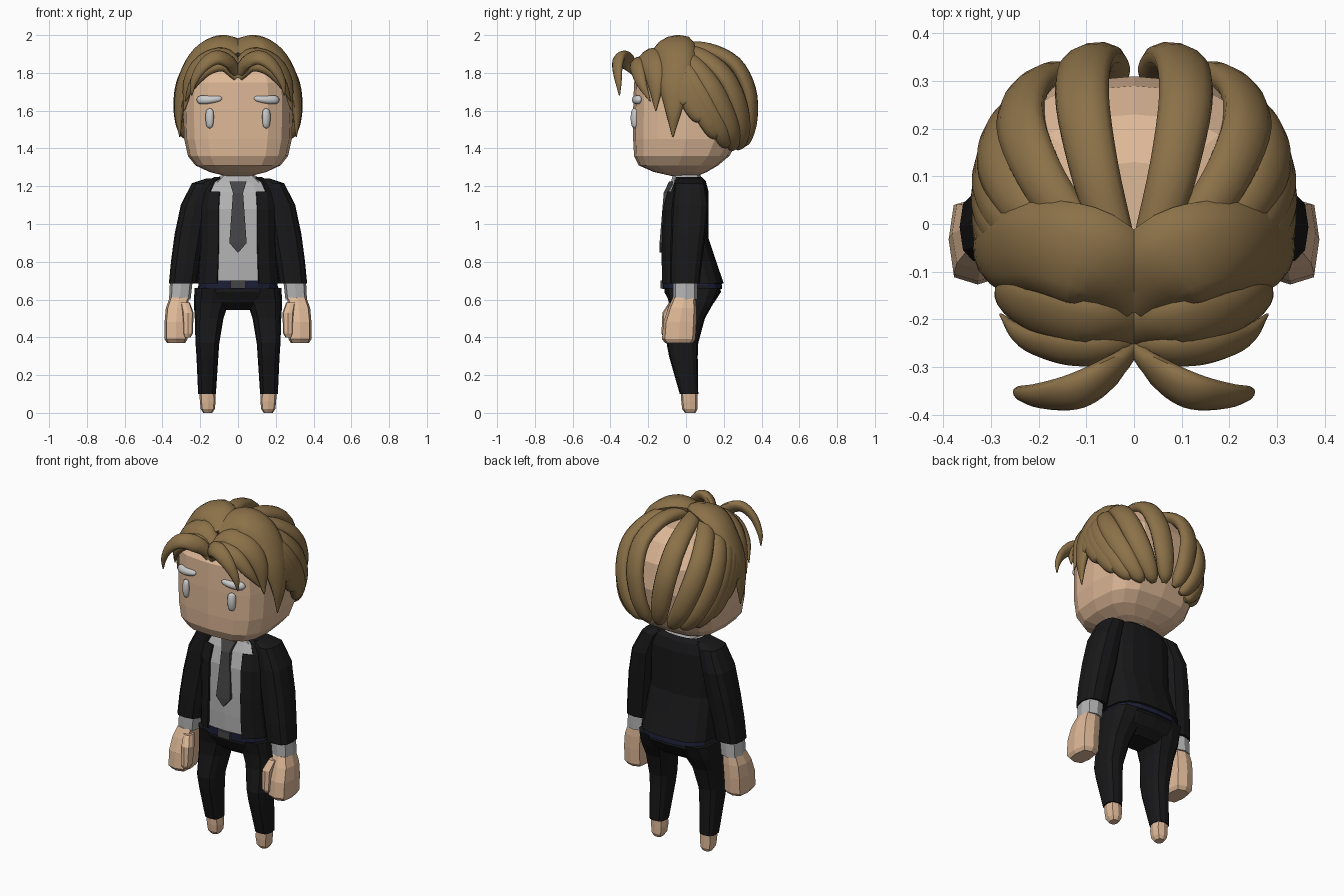
import bpy, bmesh, math
from mathutils import Vector


def mat(name, r, g, b):
    m = bpy.data.materials.new(name)
    m.diffuse_color = (r, g, b, 1)
    return m


SKIN = mat("skin", .73, .48, .31)
HAIR = mat("hair_brown", .26, .165, .065)
BLACK = mat("black_cloth", .009, .009, .01)
SHIRT = mat("shirt_grey", .45, .45, .45)
TIE = mat("tie_grey", .06, .06, .06)
NAVY = mat("navy", .012, .014, .04)
WHITE = mat("white", .85, .87, .85)


def finish(name, bm, material, mirror=False, smooth=False):
    bmesh.ops.recalc_face_normals(bm, faces=bm.faces)
    me = bpy.data.meshes.new(name)
    bm.to_mesh(me)
    bm.free()
    me.materials.append(material)
    ob = bpy.data.objects.new(name, me)
    bpy.context.collection.objects.link(ob)
    if smooth:
        for p in me.polygons:
            p.use_smooth = True
        me.set_sharp_from_angle(angle=math.radians(50))
    if mirror:
        md = ob.modifiers.new("mirror", 'MIRROR')
        md.use_mirror_merge = False
    return ob


def skin_rings(bm, rings):
    vs = [[bm.verts.new(p) for p in r] for r in rings]
    n = len(vs[0])
    for a, b in zip(vs, vs[1:]):
        for i in range(n):
            j = (i + 1) % n
            bm.faces.new((a[i], a[j], b[j], b[i]))
    bm.faces.new(vs[0])
    bm.faces.new(vs[-1])


def loft(name, rows, material, n=16, pw=.7, mirror=False, opening=0):
    """rows: (x centre, z, half width, y front, y back), rounded-square sections"""
    ph = math.pi / 4 if n == 4 else 0
    rings = []
    for cx, z, rx, y0, y1 in rows:
        ring = []
        for i in range(n):
            a = ph + 2 * math.pi * i / n
            c, s = round(math.cos(a), 6), round(math.sin(a), 6)
            ring.append((cx + rx * math.copysign(abs(c) ** pw, c),
                         (y0 + y1) / 2 + (y1 - y0) / 2 * math.copysign(abs(s) ** pw, s), z))
        rings.append(ring)
    bm = bmesh.new()
    skin_rings(bm, rings)
    if opening:
        gone = [f for f in bm.faces if len(f.verts) > 4 or
                (f.calc_center_median().y < -.02 and abs(f.calc_center_median().x) < opening)]
        bmesh.ops.delete(bm, geom=gone, context='FACES')
    return finish(name, bm, material, mirror)


def catmull(keys, steps):
    k = [Vector(q) for q in keys]
    k = [2 * k[0] - k[1]] + k + [2 * k[-1] - k[-2]]
    out = []
    for i in range(1, len(k) - 2):
        a, b, c, d = k[i - 1:i + 3]
        for s in range(steps):
            t = s / steps
            out.append(.5 * (2 * b + (c - a) * t + (2 * a - 5 * b + 4 * c - d) * t * t
                             + (3 * b - a - 3 * c + d) * t ** 3))
    return out + [k[-2]]


def strand(name, keys, material, steps=5, sides=12):
    """keys: (x, y, z, half width, half thickness); flat side faces away from the head"""
    pos = catmull([q[:3] for q in keys], steps)
    wid = catmull([(q[3], q[4], 0) for q in keys], steps)
    rings = []
    for i, p in enumerate(pos):
        t = (pos[min(i + 1, len(pos) - 1)] - pos[max(i - 1, 0)]).normalized()
        nrm = p - Vector((0, 0, 1.6))
        nrm = (nrm - t * nrm.dot(t)).normalized()
        side = t.cross(nrm)
        w, h = max(wid[i].x, .002), max(wid[i].y, .002)
        rings.append([p + side * w * math.cos(2 * math.pi * j / sides)
                      + nrm * h * math.sin(2 * math.pi * j / sides) for j in range(sides)])
    bm = bmesh.new()
    skin_rings(bm, rings)
    return finish(name, bm, material, True, True)


# Head and neck
loft("head", [(0, 1.255, .07, -.08, .06), (0, 1.275, .15, -.17, .11), (0, 1.31, .225, -.25, .17),
              (0, 1.36, .265, -.275, .23), (0, 1.45, .285, -.28, .28), (0, 1.6, .29, -.28, .31),
              (0, 1.75, .285, -.275, .29), (0, 1.85, .22, -.21, .23), (0, 1.9, .1, -.12, .13)],
     SKIN, pw=.62)
loft("neck", [(0, 1.2, .07, -.06, .06), (0, 1.28, .07, -.06, .06)], SKIN, n=8)

# Face
strand("eye", [(.15, -.27, 1.507, .004, .004), (.15, -.272, 1.52, .018, .014),
               (.15, -.274, 1.56, .023, .018), (.15, -.272, 1.6, .02, .014),
               (.15, -.27, 1.612, .004, .004)], WHITE, 3)
strand("eyebrow", [(.085, -.272, 1.665, .004, .004), (.1, -.272, 1.664, .015, .012),
                   (.15, -.268, 1.658, .021, .018), (.2, -.25, 1.658, .023, .018),
                   (.217, -.24, 1.658, .004, .004)], WHITE, 3)

# Swept-back hair: ribs running from the crown to the nape over a squarish ball
C = Vector((0, .03, 1.62))
R = (.305, .32, .315)


def on_ball(d):
    k = sum(abs(d[i] / R[i]) ** 2.4 for i in range(3)) ** (1 / 2.4)
    return C + d / k


RIBS = 7
ends = catmull([(.035, .32, 1.39), (.22, .23, 1.39), (.32, .01, 1.64)], 3)
for i in range(RIBS):
    phi = math.radians(8 + 66 * i / (RIBS - 1))
    d0 = Vector((math.sin(phi), -.2, math.cos(phi))).normalized()
    d1 = (ends[i] - C).normalized()
    keys = []
    for s, w in zip((0, .2, .4, .6, .8, .94, 1), (.045, .052, .058, .06, .055, .04, .015)):
        p = on_ball(d0.slerp(d1, s))
        keys.append((*p, w, .036 * min(1, w / .045)))
    strand("back_hair_rib", keys, HAIR, 4)

# Parted front locks
strand("side_lock", [(0, -.14, 1.87, .09, .06), (.09, -.075, 1.94, .11, .055),
                     (.2, -.05, 1.89, .10, .05), (.28, -.06, 1.75, .085, .04),
                     (.312, -.065, 1.6, .045, .025), (.308, -.07, 1.46, .003, .003)], HAIR)
strand("temple_lock", [(0, -.225, 1.81, .05, .035), (.09, -.2, 1.88, .07, .04),
                       (.19, -.175, 1.845, .07, .04), (.255, -.16, 1.75, .05, .03),
                       (.285, -.16, 1.6, .003, .003)], HAIR)
strand("brow_lock", [(0, -.255, 1.78, .03, .025), (.07, -.26, 1.845, .045, .03),
                     (.16, -.255, 1.825, .045, .03), (.235, -.235, 1.745, .03, .02),
                     (.28, -.19, 1.65, .003, .003)], HAIR)
strand("forward_lock", [(0, -.25, 1.79, .025, .02), (.05, -.31, 1.86, .045, .025),
                        (.12, -.35, 1.88, .045, .028), (.19, -.362, 1.83, .035, .022),
                        (.235, -.357, 1.75, .02, .015), (.245, -.352, 1.68, .003, .003)], HAIR)

# Jacket over shirt
torso = [(0, .685, .215, -.13, .195), (0, .8, .205, -.132, .155), (0, .92, .2, -.13, .115),
         (0, 1.08, .2, -.125, .115), (0, 1.17, .19, -.1, .115), (0, 1.225, .16, -.075, .1),
         (0, 1.245, .12, -.065, .08)]
jacket = loft("jacket", torso, BLACK, opening=.12)
sol = jacket.modifiers.new("cloth", 'SOLIDIFY')
sol.thickness, sol.offset = .01, 0
loft("shirt", [(0, z, r - .008, a + .006, b - .008) for _, z, r, a, b in torso], SHIRT)
loft("collar", [(0, 1.22, .14, -.08, .09), (0, 1.262, .085, -.07, .075)], SHIRT, n=8)
loft("tie", [(0, 1.225, .045, -.09, -.06), (0, 1.165, .027, -.118, -.09),
             (0, .9, .046, -.14, -.12), (0, .85, .003, -.14, -.12)], TIE, n=4, pw=0)

# Sleeves, cuffs and hands
loft("sleeve", [(.14, 1.24, .03, -.04, .07), (.185, 1.215, .06, -.06, .1),
                (.23, 1.1, .073, -.075, .12), (.255, .95, .08, -.08, .105),
                (.278, .8, .077, -.085, .085), (.292, .685, .074, -.085, .072)],
     BLACK, n=12, mirror=True)
loft("cuff", [(.3, .7, .06, -.07, .06), (.308, .6, .057, -.07, .06)], SHIRT, n=8, mirror=True)
loft("hand", [(.312, .61, .05, -.07, .05), (.322, .555, .06, -.095, .055),
              (.328, .48, .061, -.12, .055), (.328, .39, .06, -.127, .05),
              (.328, .37, .048, -.11, .035)], SKIN, n=8, pw=.55, mirror=True)
loft("thumb", [(.28, .585, .025, -.09, -.03), (.265, .53, .03, -.125, -.055),
               (.265, .42, .026, -.13, -.07), (.268, .4, .016, -.12, -.08)],
     SKIN, n=8, mirror=True)

# Belt, trousers and feet
loft("belt", [(0, .655, .21, -.125, .192), (0, .7, .207, -.127, .187)], NAVY)
loft("buckle", [(0, .658, .04, -.136, -.1), (0, .7, .04, -.136, -.1)], TIE, n=4, pw=0)
loft("trouser_seat", [(0, .7, .2, -.115, .175), (0, .64, .222, -.115, .185),
                      (0, .585, .21, -.085, .15), (0, .545, .12, -.04, .1)], BLACK)
loft("trouser_leg", [(.125, .66, .105, -.11, .18), (.142, .58, .092, -.09, .145),
                     (.153, .5, .076, -.085, .1), (.162, .37, .063, -.103, .065),
                     (.162, .3, .058, -.09, .062), (.164, .1, .047, -.033, .065)],
     BLACK, n=12, mirror=True)
loft("foot", [(.163, .12, .042, -.028, .06), (.16, .06, .042, -.025, .06),
              (.16, .02, .037, -.02, .06), (.16, 0, .024, -.005, .05)],
     SKIN, n=8, mirror=True)
